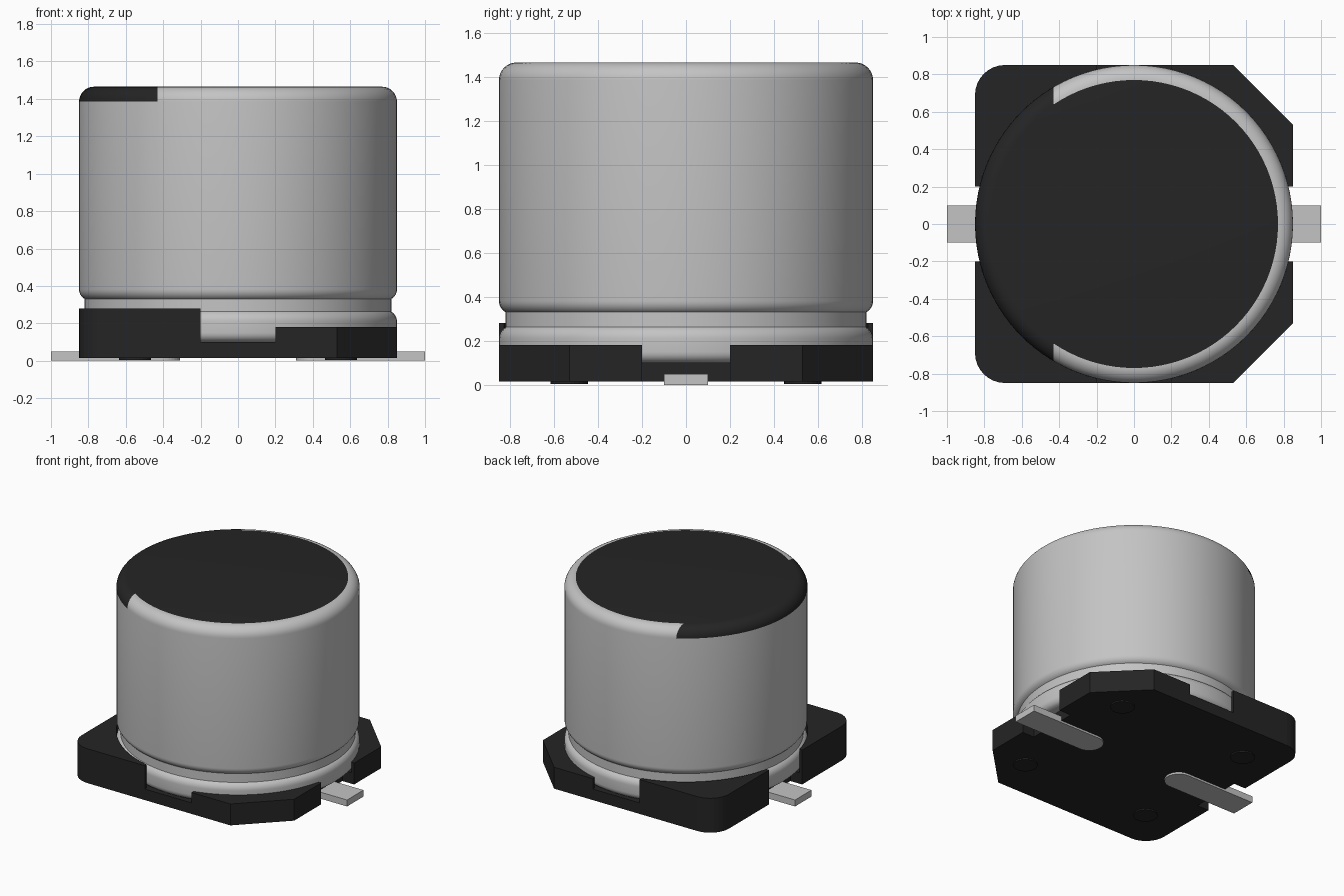
import bpy, bmesh, math

if "Cube" in bpy.data.objects:
    bpy.data.objects.remove(bpy.data.objects["Cube"])


def material(name, c):
    m = bpy.data.materials.new(name)
    m.diffuse_color = (*c, 1)
    m.use_nodes = True
    m.node_tree.nodes["Principled BSDF"].inputs["Base Color"].default_value = m.diffuse_color
    return m


ALU = material("aluminium", (0.55, 0.55, 0.55))
BLACK = material("black plastic", (0.018, 0.018, 0.018))
TIN = material("tinned metal", (0.55, 0.55, 0.55))


def finish(bm, name, *mats):
    bmesh.ops.recalc_face_normals(bm, faces=bm.faces[:])
    me = bpy.data.meshes.new(name)
    bm.to_mesh(me)
    bm.free()
    for m in mats:
        me.materials.append(m)
    ob = bpy.data.objects.new(name, me)
    bpy.context.collection.objects.link(ob)
    return ob


def prism(name, pts, z0, z1, mat):
    bm = bmesh.new()
    f = bm.faces.new([bm.verts.new((x, y, z0)) for x, y in pts])
    up = bmesh.ops.extrude_face_region(bm, geom=[f])
    vs = [v for v in up["geom"] if isinstance(v, bmesh.types.BMVert)]
    bmesh.ops.translate(bm, verts=vs, vec=(0, 0, z1 - z0))
    return finish(bm, name, mat)


def arc(cx, cy, r, a0, a1, n):
    return [(cx + r * math.cos(math.radians(a0 + (a1 - a0) * i / n)),
             cy + r * math.sin(math.radians(a0 + (a1 - a0) * i / n))) for i in range(n + 1)]


# can: lathed profile (radius, height) with crimped groove and rounded rim
R, TOP, RIM = 0.85, 1.465, 0.08
profile = [(0.80, 0.10)] + arc(0.80, 0.15, 0.05, -60, 0, 4)
profile += arc(0.79, 0.21, 0.06, 0, 60, 6) + [(0.82, 0.27), (0.82, 0.33)]
profile += arc(0.79, 0.382, 0.06, -60, 0, 6) + arc(R - RIM, TOP - RIM, RIM, 0, 90, 8)
N = 96
bm = bmesh.new()
rings = [[bm.verts.new((r * math.cos(2 * math.pi * i / N), r * math.sin(2 * math.pi * i / N), z))
          for i in range(N)] for r, z in profile]
for a, b in zip(rings, rings[1:]):
    for i in range(N):
        j = (i + 1) % N
        bm.faces.new((a[i], a[j], b[j], b[i]))
bm.faces.new(rings[0])
bm.faces.new(rings[-1])
# polarity marking: top disc plus the rim left of a straight cut
CUT = -0.43
rim = [f for f in bm.faces if min(v.co.z for v in f.verts) > TOP - RIM - 0.001
       and len(f.verts) == 4]
geom = set(rim) | {e for f in rim for e in f.edges} | {v for f in rim for v in f.verts}
bmesh.ops.bisect_plane(bm, geom=list(geom), plane_co=(CUT, 0, 0), plane_no=(1, 0, 0))
for f in bm.faces:
    c = f.calc_center_median()
    low = min(v.co.z for v in f.verts)
    if low > TOP - 0.001 or (low > TOP - RIM - 0.001 and c.x < CUT):
        f.material_index = 1
can = finish(bm, "can", ALU, BLACK)
bpy.context.view_layer.objects.active = can
can.select_set(True)
bpy.ops.object.shade_smooth_by_angle(angle=math.radians(35))

# base plate: chamfered right corners, rounded left corners, recesses for leads
H, CH, RD, G, D = 0.85, 0.53, 0.16, 0.20, 0.75
half = [(D, 0), (D, G), (H, G), (H, CH), (CH, H)]
half += arc(-H + RD, H - RD, RD, 90, 180, 8) + [(-H, G), (-D, G), (-D, 0)]
outline = half + [(x, -y) for x, y in half[-2:0:-1]]
prism("base_plate", outline, 0.015, 0.10, BLACK)

# corner walls hugging the can
a = math.degrees(math.asin(G / R))
right = [(H, G), (H, CH), (CH, H), (G, H)] + arc(0, 0, R, 90 - a, a, 20)[:-1]
right.append((R * math.cos(math.radians(a)), G))
left = [(-G, H)] + arc(-H + RD, H - RD, RD, 90, 180, 8) + [(-H, G)]
left += arc(0, 0, R, 180 - a, 90 + a, 20)
for s, side in ((1, "back"), (-1, "front")):
    prism(side + "_right_wall", [(x, s * y) for x, y in right], 0.10, 0.18, BLACK)
    prism(side + "_left_wall", [(x, s * y) for x, y in left], 0.10, 0.28, BLACK)

# leads with rounded inner ends, and small standoff feet
lead = [(1, -0.1), (1, 0.1)] + arc(0.41, 0, 0.1, 90, 270, 16)
for s, side in ((1, "right"), (-1, "left")):
    prism(side + "_lead", [(s * x, y) for x, y in lead], 0.0, 0.05, TIN)
    for t, end in ((1, "back"), (-1, "front")):
        prism(f"{end}_{side}_foot", arc(s * 0.55, t * 0.53, 0.085, 0, 345, 23), 0.005, 0.02, BLACK)
